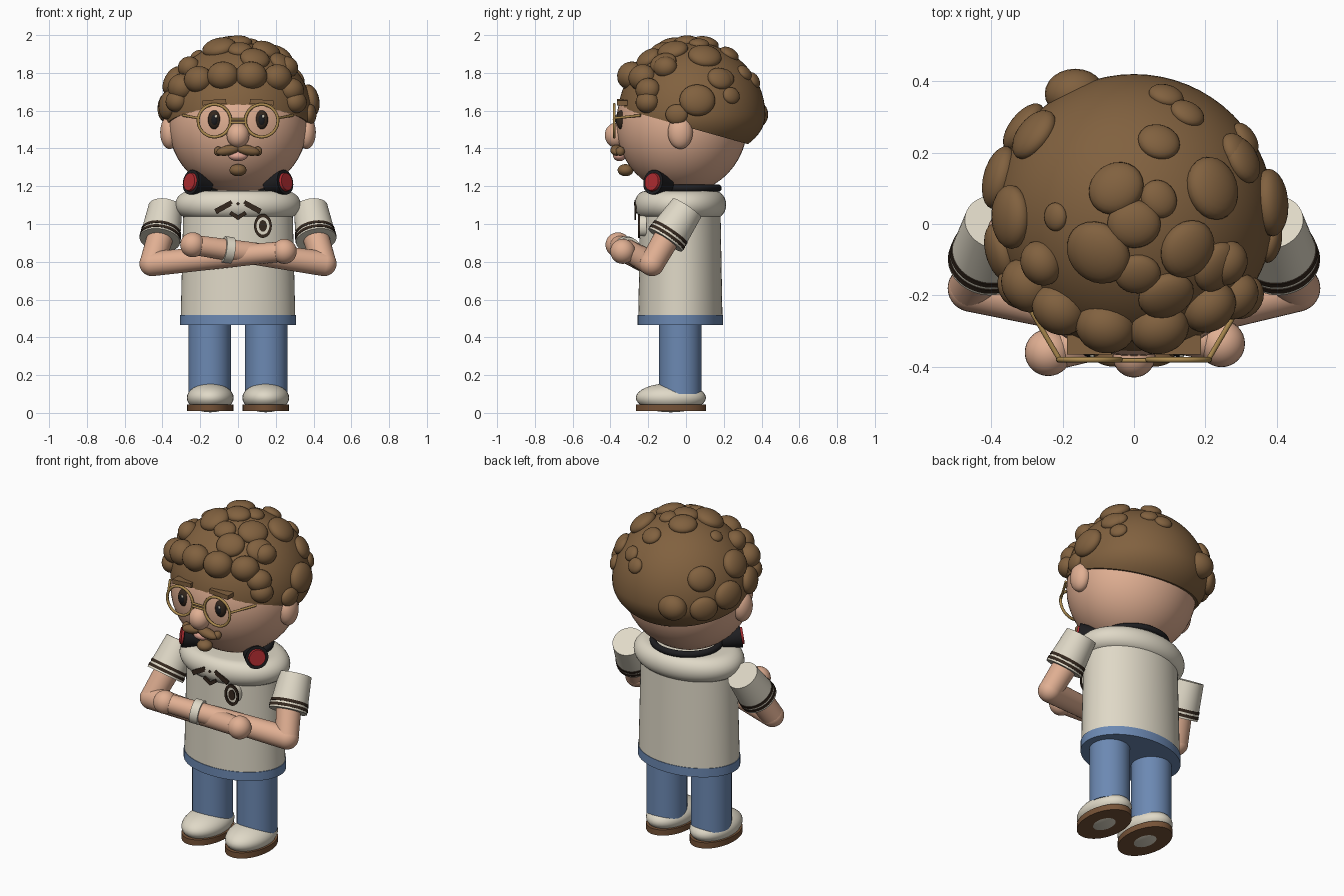
import bpy, bmesh, math
from mathutils import Vector, Matrix

if "Cube" in bpy.data.objects:
    bpy.data.objects.remove(bpy.data.objects["Cube"])


def material(name, rgb):
    m = bpy.data.materials.new(name)
    m.diffuse_color = (*rgb, 1)
    m.use_nodes = True
    m.node_tree.nodes["Principled BSDF"].inputs["Base Color"].default_value = m.diffuse_color
    return m


SKIN = material("skin", (0.75, 0.43, 0.29))
HAIR = material("brown hair", (0.22, 0.12, 0.05))
CREAM = material("cream cloth", (0.74, 0.69, 0.57))
BLUE = material("denim blue", (0.15, 0.25, 0.45))
SOLE = material("sole brown", (0.18, 0.085, 0.038))
DARK = material("dark brown", (0.035, 0.021, 0.013))
BLACK = material("black", (0.013, 0.013, 0.015))
RED = material("red", (0.42, 0.025, 0.03))
GOLD = material("gold", (0.42, 0.26, 0.08))
LIP = material("lip pink", (0.76, 0.38, 0.30))


def finish(name, bm, mat):
    bmesh.ops.remove_doubles(bm, verts=bm.verts, dist=1e-5)
    bmesh.ops.recalc_face_normals(bm, faces=bm.faces)
    me = bpy.data.meshes.new(name)
    bm.to_mesh(me)
    bm.free()
    me.materials.append(mat)
    ob = bpy.data.objects.new(name, me)
    bpy.context.collection.objects.link(ob)
    return ob


def transform(loc, rot=None, scale=(1, 1, 1)):
    return Matrix.Translation(loc) @ (rot or Matrix()) @ Matrix.Diagonal((*scale, 1))


def ball(name, loc, radii, mat, rot=None, seg=32):
    bm = bmesh.new()
    bmesh.ops.create_uvsphere(bm, u_segments=seg, v_segments=seg // 2, radius=1,
                              matrix=transform(loc, rot, radii))
    return finish(name, bm, mat)


def lathe(name, profile, mat, loc=(0, 0, 0), scale=(1, 1, 1), rot=None, arc=(0, 360), seg=48):
    """Revolve (radius, z) points about z."""
    full = arc[1] - arc[0] == 360
    m = transform(loc, rot, scale)
    bm = bmesh.new()
    rows = []
    for i in range(seg if full else seg + 1):
        a = math.radians(arc[0] + (arc[1] - arc[0]) * i / seg)
        rows.append([bm.verts.new(m @ Vector((r * math.cos(a), r * math.sin(a), z)))
                     for r, z in profile])
    for i in range(seg):
        a, b = rows[i], rows[(i + 1) % len(rows)]
        for k in range(len(profile) - 1):
            bm.faces.new((a[k], b[k], b[k + 1], a[k + 1]))
    bmesh.ops.dissolve_degenerate(bm, dist=1e-5, edges=bm.edges)
    return finish(name, bm, mat)


def ring(name, R, r, mat, **kw):
    prof = [(R + r * math.cos(t * math.pi / 5), r * math.sin(t * math.pi / 5)) for t in range(11)]
    return lathe(name, prof, mat, **kw)


def tube(name, a, b, r1, r2, mat, seg=32):
    a, b = Vector(a), Vector(b)
    L = (b - a).length
    rot = (b - a).to_track_quat('Z', 'Y').to_matrix().to_4x4()
    return lathe(name, [(0, 0), (r1, 0), (r2, L), (0, L)], mat, loc=a, rot=rot, seg=seg)


def box(name, loc, size, mat, angle=0):
    bm = bmesh.new()
    bmesh.ops.create_cube(bm, size=1, matrix=transform(loc, Matrix.Rotation(angle, 4, 'Y'), size))
    return finish(name, bm, mat)


FACE_FRONT = Matrix.Rotation(math.pi / 2, 4, 'X')

# Torso: tapered shirt, pillow shoulders, trouser waist
lathe("shirt", [(0, 0.515), (0.303, 0.515), (0.29, 1.05), (0, 1.05)], CREAM,
      loc=(0, -0.03, 0), scale=(1, 0.735, 1), seg=64)
yoke = [(0, 1.18), (0.2, 1.175)]
yoke += [(0.25 + 0.083 * math.cos(math.radians(t)), 1.102 + 0.073 * math.sin(math.radians(t)))
         for t in range(90, -91, -15)] + [(0, 1.029)]
lathe("shoulders", yoke, CREAM, loc=(0, -0.03, 0), scale=(1, 0.73, 1), seg=64)
lathe("trouser_waist", [(0, 0.465), (0.307, 0.465), (0.307, 0.518), (0, 0.518)], BLUE,
      loc=(0, -0.03, 0), scale=(1, 0.735, 1), seg=64)

# Legs and shoes
for s in (-1, 1):
    tube("trouser_leg", (s * 0.15, -0.03, 0.1), (s * 0.15, -0.03, 0.48), 0.113, 0.113, BLUE)
    ball("shoe_upper", (s * 0.147, -0.08, 0.08), (0.124, 0.186, 0.077), CREAM)
    lathe("shoe_sole", [(0, 0.01), (0.122, 0.01), (0.122, 0.045), (0, 0.045)], SOLE,
          loc=(s * 0.147, -0.08, 0), scale=(1, 1.52, 1))

# Arms: sleeve with two stripes, upper arm, elbow, crossed forearm, hand
hands = {-1: Vector((0.245, -0.335, 0.855)), 1: Vector((-0.24, -0.36, 0.89))}
for s in (-1, 1):
    top, end = Vector((s * 0.385, 0.005, 1.085)), Vector((s * 0.414, -0.11, 0.915))
    elbow = Vector((s * 0.456, -0.18, 0.79))
    tube("sleeve", top, end, 0.09, 0.108, CREAM, 48)
    for t in (0.74, 0.87):
        r = 0.09 + 0.018 * t + 0.003
        tube("sleeve_stripe", top.lerp(end, t), top.lerp(end, t + 0.08), r, r + 0.001, DARK, 48)
    tube("upper_arm", top.lerp(end, 0.9), elbow, 0.07, 0.065, SKIN)
    ball("elbow", elbow, (0.066,) * 3, SKIN)
    tube("forearm", elbow, hands[s], 0.066, 0.053, SKIN)
    ball("hand", hands[s], (0.066,) * 3, SKIN)
    if s == 1:
        tube("wristband", elbow.lerp(hands[s], 0.70), elbow.lerp(hands[s], 0.765), 0.07, 0.07, CREAM)

# Chest print
for s in (-1, 1):
    box("print_bar", (s * 0.075, -0.267, 1.09), (0.1, 0.009, 0.028), DARK, s * 0.5)
    box("print_chevron", (s * 0.018, -0.268, 1.045), (0.055, 0.009, 0.02), DARK, -s * 0.6)
box("print_diamond", (0, -0.271, 1.107), (0.014, 0.009, 0.014), DARK, math.pi / 4)
lathe("badge_base", [(0, 0), (0.04, 0), (0.04, 0.038), (0, 0.038)], CREAM,
      loc=(0.132, -0.208, 0.99), scale=(1, 1.35, 1), rot=FACE_FRONT)
lathe("badge_ring", [(0.034, 0), (0.047, 0), (0.047, 0.009), (0.034, 0.009), (0.034, 0)], DARK,
      loc=(0.132, -0.244, 0.99), scale=(1, 1.35, 1), rot=FACE_FRONT)
lathe("badge_dot", [(0, 0), (0.021, 0), (0.021, 0.008), (0, 0.008)], DARK,
      loc=(0.132, -0.244, 0.99), scale=(1, 1.45, 1), rot=FACE_FRONT)

# Headphones resting on the neck
ring("headphone_band", 0.19, 0.019, BLACK, loc=(0, -0.005, 1.19), scale=(1, 0.93, 1), arc=(-30, 210))
for s in (-1, 1):
    inner, outer = Vector((s * 0.165, -0.105, 1.205)), Vector((s * 0.25, -0.175, 1.222))
    tube("headphone_cup", inner, outer, 0.05, 0.066, BLACK)
    tube("headphone_disc", outer, outer.lerp(inner, -0.11), 0.05, 0.046, RED)

# Head, ears, nose, mouth
ball("head", (0, -0.022, 1.53), (0.368, 0.348, 0.368), SKIN, seg=48)
ball("nose", (0, -0.37, 1.47), (0.06, 0.06, 0.066), SKIN)
ball("lips", (0, -0.352, 1.36), (0.05, 0.034, 0.027), LIP)
ball("chin_tuft", (0, -0.32, 1.285), (0.045, 0.042, 0.032), HAIR)

for s in (-1, 1):
    ball("ear", (s * 0.362, -0.03, 1.485), (0.05, 0.066, 0.088), SKIN)
    # Moustache half with a curled tip
    ball("moustache", (s * 0.052, -0.368, 1.39), (0.064, 0.032, 0.027), HAIR,
         Matrix.Rotation(s * 0.2, 4, 'Y'))
    ball("moustache_tip", (s * 0.105, -0.348, 1.385), (0.023, 0.024, 0.025), HAIR)
    # Eye, pupil, glint, brow
    ball("eye", (s * 0.125, -0.345, 1.552), (0.034, 0.024, 0.05), DARK)
    ball("pupil", (s * 0.125, -0.353, 1.552), (0.022, 0.02, 0.035), BLACK)
    ball("eye_glint", (s * 0.125 + 0.008, -0.37, 1.57), (0.007, 0.004, 0.009), CREAM, seg=12)
    box("eyebrow", (s * 0.125, -0.338, 1.645), (0.125, 0.055, 0.026), HAIR, s * 0.06)
    # Spectacles
    ring("lens_rim", 0.086, 0.008, GOLD, loc=(s * 0.125, -0.38, 1.547), rot=FACE_FRONT)
    tube("temple_arm", (s * 0.208, -0.38, 1.56), (s * 0.29, -0.24, 1.575), 0.007, 0.007, GOLD, 12)
for z in (1.537, 1.555):
    tube("spectacle_bridge", (-0.042, -0.382, z), (0.042, -0.382, z), 0.006, 0.006, GOLD, 12)

# Hair cap: ellipsoid, tucked in below its middle, trimmed by a sloping hairline
C, R = Vector((0, 0.03, 1.577)), Vector((0.392, 0.39, 0.385))
bm = bmesh.new()
bmesh.ops.create_uvsphere(bm, u_segments=64, v_segments=48, radius=1, matrix=transform(C, None, R))
for v in bm.verts:
    if v.co.z < C.z:
        v.co.z = C.z + (v.co.z - C.z) * 0.62
bmesh.ops.bisect_plane(bm, geom=bm.verts[:] + bm.edges[:] + bm.faces[:],
                       plane_co=(0, 0.32, 1.425), plane_no=(0, 0.28, 1), clear_inner=True)
bmesh.ops.holes_fill(bm, edges=[e for e in bm.edges if e.is_boundary], sides=0)
finish("hair_cap", bm, HAIR)

# Curls: (a, b, radius) seen along one axis and dropped onto the cap
front = [(-0.30, 1.725, 0.08), (-0.21, 1.765, 0.08), (-0.08, 1.785, 0.085), (0.07, 1.785, 0.085),
         (0.21, 1.775, 0.08), (0.285, 1.71, 0.07), (-0.325, 1.65, 0.065), (0.305, 1.645, 0.065),
         (-0.26, 1.83, 0.065), (0.26, 1.83, 0.065)]
top = [(-0.05, 0.10, 0.08), (0.22, 0.10, 0.09), (-0.10, -0.08, 0.095), (0.0, 0.0, 0.075),
       (0.15, -0.07, 0.085), (0.23, -0.12, 0.075), (0.09, -0.20, 0.08), (0.01, -0.14, 0.065),
       (0.07, 0.23, 0.06), (0.15, 0.31, 0.05), (0.09, 0.36, 0.05), (-0.22, 0.02, 0.04),
       (0.07, 0.07, 0.055), (-0.28, 0.25, 0.08), (0.29, 0.2, 0.06)]
right = [(0.06, 1.655, 0.095), (0.18, 1.77, 0.07), (-0.05, 1.58, 0.06), (0.24, 1.68, 0.05)]
left = [(0.02, 1.76, 0.09), (0.13, 1.62, 0.09), (-0.08, 1.63, 0.085), (0.27, 1.57, 0.08)]


def drop(axis, sign, a, b):
    """Point on the cap whose two other coordinates are a, b."""
    i, j = [k for k in range(3) if k != axis]
    p = Vector((0, 0, 0))
    p[i], p[j] = a, b
    rest = 1 - ((a - C[i]) / R[i]) ** 2 - ((b - C[j]) / R[j]) ** 2
    p[axis] = C[axis] + sign * R[axis] * math.sqrt(max(rest, 0))
    return p


bm = bmesh.new()
for axis, sign, curls in ((1, -1, front), (2, 1, top), (0, 1, right), (0, -1, left)):
    for a, b, r in curls:
        p = drop(axis, sign, a, b)
        rot = (p - C).to_track_quat('Z', 'Y').to_matrix().to_4x4()
        thick = 0.85 if axis == 1 else 0.5
        bmesh.ops.create_uvsphere(bm, u_segments=24, v_segments=12, radius=1,
                                  matrix=transform(p, rot, (r, r * 0.9, r * thick)))
# Low bulge at the back left
bmesh.ops.create_uvsphere(bm, u_segments=24, v_segments=12, radius=1,
                          matrix=transform((-0.165, 0.365, 1.58), None, (0.085, 0.07, 0.075)))
finish("hair_curls", bm, HAIR)

# Smooth shading with crisp edges
bpy.ops.object.select_all(action='SELECT')
bpy.context.view_layer.objects.active = bpy.data.objects["head"]
bpy.ops.object.shade_smooth_by_angle(angle=math.radians(40))
